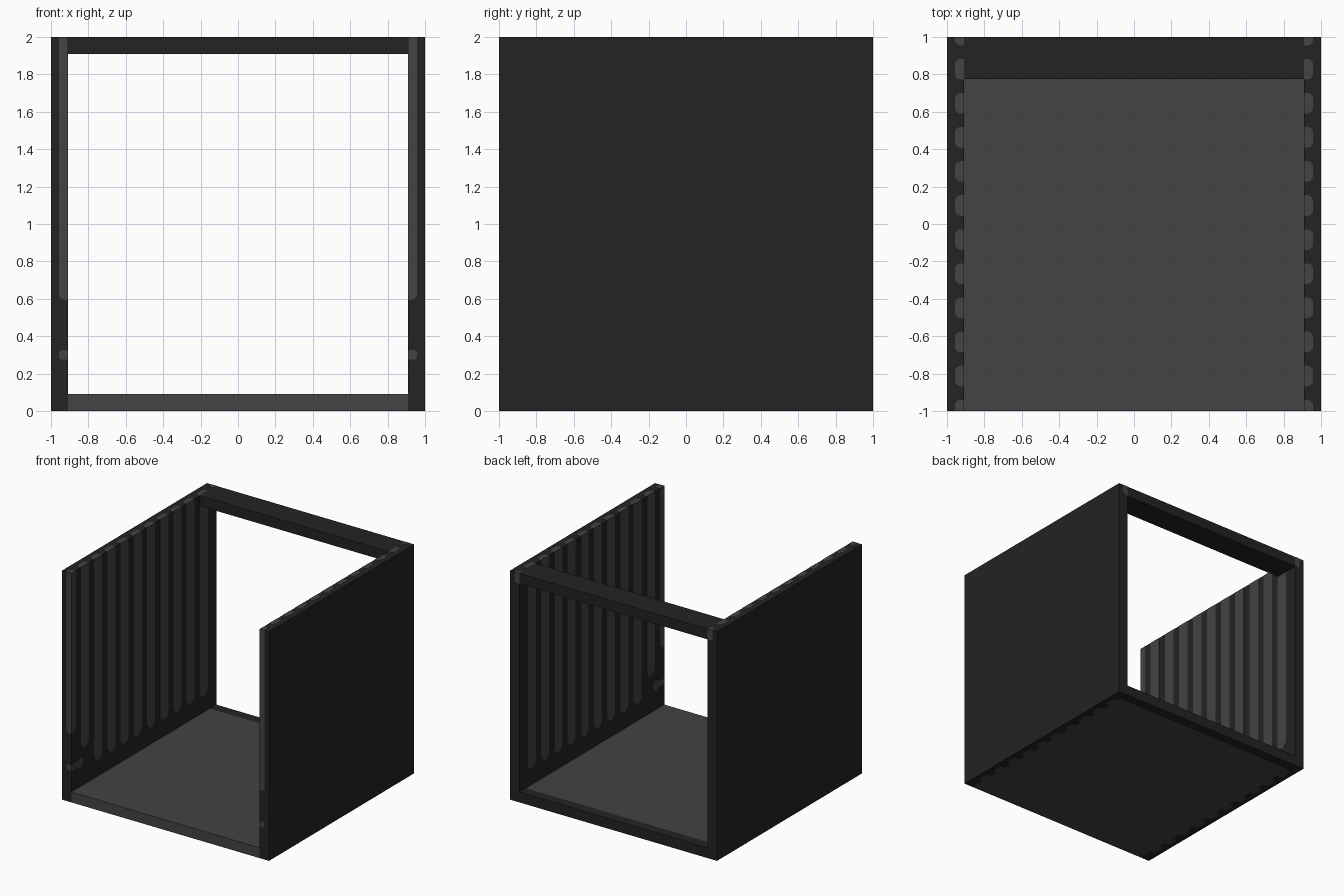
import bpy, bmesh, math
from mathutils import Vector

if "Cube" in bpy.data.objects:
    bpy.data.objects.remove(bpy.data.objects["Cube"])


def material(name, v):
    m = bpy.data.materials.new(name)
    m.diffuse_color = (v, v, v, 1)
    m.use_nodes = True
    m.node_tree.nodes["Principled BSDF"].inputs["Base Color"].default_value = m.diffuse_color
    return m


DARK = material("dark charcoal", 0.0168)
LIGHT = material("mid grey", 0.056)
W = 0.91      # inner face of side walls
D = 0.957     # depth reached by the inlays
E = 0.001     # how far inlays stand proud


def prism(name, pts, axis, a, b, mat):
    """Extrude a 2D outline along an axis from a to b."""
    clean = []
    for p in pts:
        if not clean or (Vector(p) - Vector(clean[-1])).length > 1e-5:
            clean.append(p)

    def place(p, t):
        return {"x": (t, p[0], p[1]), "y": (p[0], t, p[1]), "z": (p[0], p[1], t)}[axis]

    bm = bmesh.new()
    lo = [bm.verts.new(place(p, a)) for p in clean]
    hi = [bm.verts.new(place(p, b)) for p in clean]
    bm.faces.new(lo)
    bm.faces.new(hi)
    n = len(clean)
    for i in range(n):
        j = (i + 1) % n
        bm.faces.new((lo[i], lo[j], hi[j], hi[i]))
    bmesh.ops.recalc_face_normals(bm, faces=bm.faces[:])
    me = bpy.data.meshes.new(name)
    bm.to_mesh(me)
    bm.free()
    me.materials.append(mat)
    ob = bpy.data.objects.new(name, me)
    bpy.context.collection.objects.link(ob)
    return ob


def box(name, x0, x1, y0, y1, z0, z1, mat):
    return prism(name, [(x0, y0), (x1, y0), (x1, y1), (x0, y1)], "z", z0, z1, mat)


def clamp(v):
    return max(-1 - E, min(1 + E, v))


def arc(cx, cy, r, a0, a1, n=10):
    return [(cx + r * math.cos(math.radians(a0 + (a1 - a0) * i / n)),
             cy + r * math.sin(math.radians(a0 + (a1 - a0) * i / n))) for i in range(n + 1)]


# floor, its rear edge, and the top rear rail
box("floor", -W, W, -1, W, 0, 0.09, LIGHT)
box("floor_rear_edge", -W, W, W, 1, 0, 0.09, DARK)
box("rear_top_rail", -W, W, 0.775, 1, 1.91, 2, DARK)

R = 0.055     # half width of a strip
centres = [-0.995 + 0.1823 * i for i in range(12)]

for s, side in ((-1, "left"), (1, "right")):
    box(side + "_wall", min(s, s * W), max(s, s * W), -1, 1, 0, 2, DARK)

    for i, c in enumerate(centres):
        # long strip on the inner face, round at the bottom
        if i < 11:
            zb = (0.595, 0.415)[i] if i < 2 else 0.235
            pts = [(c + R, 2 + E)] + arc(c, zb + R, R, 0, -180) + [(c - R, 2 + E)]
            pts = [(clamp(y), z) for y, z in pts]
            prism(f"{side}_strip_{i}", pts, "x", s * (W + 0.004), s * (W - E), LIGHT)
        # end of the strip seen on the top edge and underneath
        r = 0.03
        pts = ([(W - E, c - R)] + arc(D - r, c - R + r, r, -90, 0, 6)
               + arc(D - r, c + R - r, r, 0, 90, 6) + [(W - E, c + R)])
        pts = [(s * x, clamp(y)) for x, y in pts]
        prism(f"{side}_strip_top_{i}", pts, "z", 1.996, 2 + E, LIGHT)
        if 0 < i < 11:
            prism(f"{side}_strip_base_{i}", pts, "z", -E, 0.004, LIGHT)

    # first strip where it shows on the front edge
    pts = [(W - E, 2 + E), (W - E, 0.595)] + arc(D - 0.03, 0.625, 0.03, -90, 0, 6) + [(D, 2 + E)]
    prism(side + "_strip_front", [(s * x, z) for x, z in pts], "y", -1 - E, -0.996, LIGHT)
    # last strip where it shows on the rear edge
    pts = [(W, 2 + E), (W, 1.91)] + arc(D - 0.02, 1.93, 0.02, -90, 0, 6) + [(D, 2 + E)]
    prism(side + "_strip_rear", [(s * x, z) for x, z in pts], "y", 0.996, 1 + E, LIGHT)

    # small keyhole-shaped notch mark near the lower front corner
    pts = [(-1 - E, 0.275)] + arc(-0.885, 0.3, 0.045, -146, 146, 14) + [(-1 - E, 0.325)]
    prism(side + "_notch_inner", pts, "x", s * (W + 0.004), s * (W - E), LIGHT)
    pts = [(W - E, 0.275), (D - 0.01, 0.275), (D, 0.285), (D, 0.315), (D - 0.01, 0.325), (W - E, 0.325)]
    prism(side + "_notch_front", [(s * x, z) for x, z in pts], "y", -1 - E, -0.996, LIGHT)
